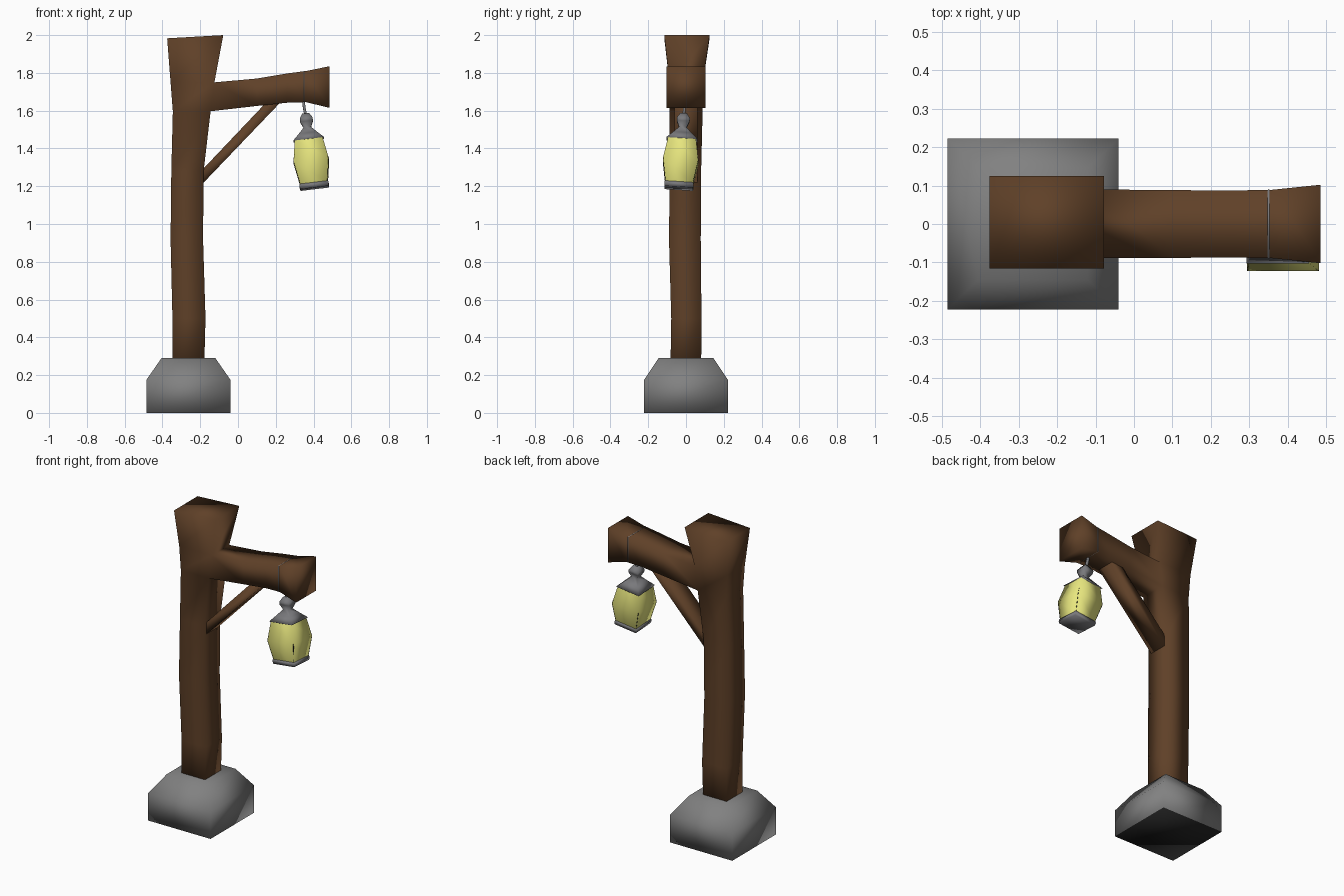
import bpy, bmesh, math
from mathutils import Vector, Matrix

if "Cube" in bpy.data.objects:
    bpy.data.objects.remove(bpy.data.objects["Cube"])


def material(name, rgb):
    m = bpy.data.materials.new(name)
    m.diffuse_color = (*rgb, 1)
    m.use_nodes = True
    m.node_tree.nodes["Principled BSDF"].inputs["Base Color"].default_value = m.diffuse_color
    return m


WOOD = material("brown wood", (0.115, 0.052, 0.021))
STONE = material("grey stone", (0.22, 0.22, 0.22))
METAL = material("grey metal", (0.19, 0.19, 0.2))
GLASS = material("yellow glass", (0.8, 0.79, 0.21))
DARK = material("dark grey", (0.016, 0.016, 0.016))


def loft(name, rings, mat, matrix=Matrix(), caps=True, branch=None):
    """Skin smooth-shaded rings; branch = (ring index, side, rings) grows a limb from one face."""
    bm = bmesh.new()

    def make(ring):
        return [bm.verts.new(matrix @ Vector(p)) for p in ring]

    def skin(loops, skip=None):
        for k, (a, b) in enumerate(zip(loops, loops[1:])):
            n = len(a)
            for i in range(n):
                if (k, i) != skip:
                    j = (i + 1) % n
                    bm.faces.new((a[i], a[j], b[j], b[i]))

    loops = [make(r) for r in rings]
    skin(loops, branch and branch[:2])
    if caps:
        bm.faces.new(loops[0][::-1])
        bm.faces.new(loops[-1])
    if branch:
        k, i, limb = branch
        a, b = loops[k], loops[k + 1]
        j = (i + 1) % len(a)
        limb_loops = [[a[i], a[j], b[j], b[i]]] + [make(r) for r in limb]
        skin(limb_loops)
        bm.faces.new(limb_loops[-1])
    bmesh.ops.recalc_face_normals(bm, faces=bm.faces)
    me = bpy.data.meshes.new(name)
    bm.to_mesh(me)
    bm.free()
    me.materials.append(mat)
    for p in me.polygons:
        p.use_smooth = True
    ob = bpy.data.objects.new(name, me)
    bpy.context.collection.objects.link(ob)
    return ob


def rect(x0, x1, y0, y1, z, tilt=0):
    return [(x0, y0, z - tilt), (x1, y0, z), (x1, y1, z), (x0, y1, z - tilt)]


def side_rect(x, y, z0, z1):
    return [(x, -y, z0), (x, y, z0), (x, y, z1), (x, -y, z1)]


def square(h, z):
    return rect(-h, h, -h, h, z)


def wire(name, points, radius, mat, cyclic=False, matrix=Matrix()):
    cu = bpy.data.curves.new(name, 'CURVE')
    cu.dimensions = '3D'
    cu.bevel_depth = radius
    cu.bevel_resolution = 0
    cu.use_fill_caps = True
    sp = cu.splines.new('POLY')
    sp.points.add(len(points) - 1)
    for q, p in zip(sp.points, points):
        q.co = (*(matrix @ Vector(p)), 1)
    sp.use_cyclic_u = cyclic
    cu.materials.append(mat)
    ob = bpy.data.objects.new(name, cu)
    bpy.context.collection.objects.link(ob)


# Stone foot with a dark underside
base = loft("stone_base", [rect(-.485, -.04, -.222, .222, 0),
                           rect(-.485, -.04, -.222, .222, .175),
                           rect(-.405, -.12, -.145, .145, .29)], STONE)
base.data.materials.append(DARK)
for p in base.data.polygons:
    p.material_index = int(p.normal.z < -.9)

# Slightly crooked post flaring at the top, with the arm growing out of its right side
arm = [side_rect(.1, .088, 1.625, 1.77),
       side_rect(.26, .087, 1.642, 1.797),
       side_rect(.36, .089, 1.645, 1.81),
       side_rect(.485, .102, 1.615, 1.835)]
loft("post_and_arm", [rect(-.345, -.18, -.083, .08, .2),
                      rect(-.347, -.172, -.078, .082, .5),
                      rect(-.357, -.185, -.09, .078, .92),
                      rect(-.353, -.182, -.086, .08, 1.28),
                      rect(-.345, -.145, -.088, .088, 1.597),
                      rect(-.357, -.125, -.088, .09, 1.75),
                      rect(-.375, -.078, -.115, .125, 2.0, .017)],
     WOOD, branch=(4, 1, arm))

# Diagonal plank brace
profile = [(-.21, 1.19), (.24, 1.66), (.165, 1.66), (-.21, 1.265)]
loft("brace", [[(x, y, z) for x, z in profile] for y in (-.06, .06)], WOOD)

# Wire around the arm and the hook below it
wire("arm_wire", side_rect(.35, .0875, 1.647, 1.807), .0045, METAL, True)
wire("hook", [(.347, -.005, 1.65), (.35, -.008, 1.62), (.358, -.012, 1.575)], .01, METAL)

# Hanging lantern, built upright with its top at zero and then tilted
T = (Matrix.Translation((.358, -.012, 1.585)) @ Matrix.Rotation(math.radians(-6.8), 4, 'Y')
     @ Matrix.Rotation(math.radians(-3.7), 4, 'X'))
loft("lantern_top", [square(h, z) for h, z in
                     ((.018, 0), (.034, -.026), (.034, -.042), (.02, -.075),
                      (.048, -.105), (.082, -.14))], METAL, T)
loft("lantern_glass", [square(h, z) for h, z in
                       ((.074, -.138), (.094, -.255), (.073, -.378))], GLASS, T, False)
loft("lantern_base", [square(h, z) for h, z in
                      ((.076, -.372), (.078, -.385), (.075, -.4))], METAL, T)

# Thin corner struts of the lantern
for sx in (-1, 1):
    for sy in (-1, 1):
        wire("lantern_strut", [(sx * h, sy * h, z) for h, z in
                               ((.071, -.138), (.0925, -.255), (.072, -.375))],
             .0022, DARK, matrix=T)
